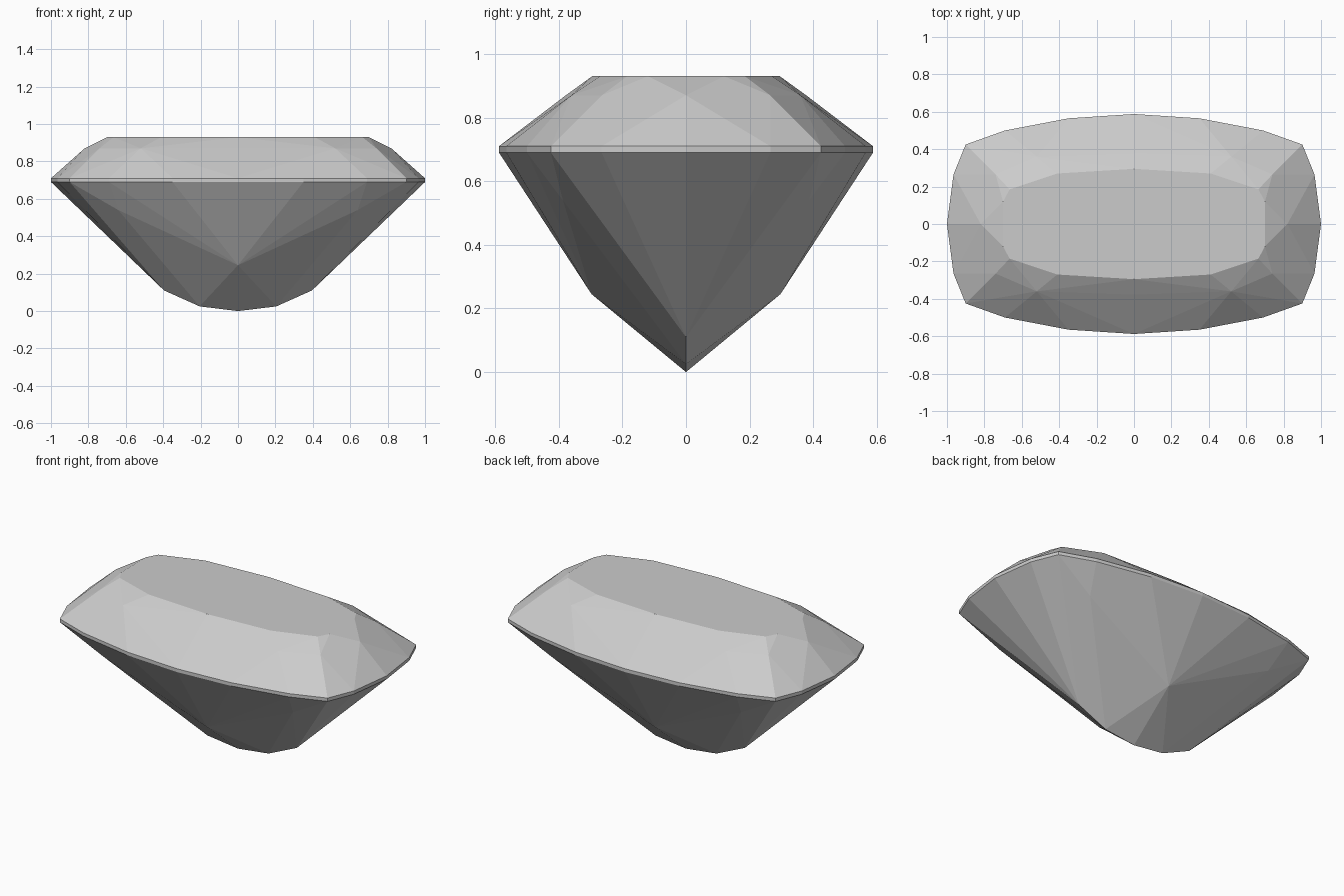
import bpy, bmesh, math

cube = bpy.data.objects.get("Cube")
if cube:
    bpy.data.objects.remove(cube, do_unlink=True)

GIRDLE_LOW, GIRDLE_HIGH, STAR, TABLE = 0.69, 0.71, 0.87, 0.93

# One quarter of each outline; the rest is mirrored
girdle = [(1, 0), (0.965, 0.265), (0.9, 0.425), (0.69, 0.5), (0.35, 0.565), (0, 0.588)]
star_points = [(0.82, 0), (0.74, 0.265), (0.52, 0.36), (0, 0.378)]
table = [(0.7, 0.12), (0.665, 0.185), (0.41, 0.27), (0, 0.295)]
pavilion = [(0.64, 0.387, 0.54), (0, 0.297, 0.245),
            (0.395, 0, 0.11), (0.205, 0, 0.025), (0, 0, 0)]


def at_height(outline, z):
    return [(x, y, z) for x, y in outline]


def mirrored(points):
    return {(sx * x, sy * y, z) for x, y, z in points for sx in (1, -1) for sy in (1, -1)}


# Facet corners, wrapped in a convex hull to form the cut stone
corners = mirrored(at_height(girdle, GIRDLE_LOW) + at_height(girdle, GIRDLE_HIGH)
                   + at_height(star_points, STAR) + at_height(table, TABLE) + pavilion)
bm = bmesh.new()
for corner in sorted(corners):
    bm.verts.new(corner)
bmesh.ops.remove_doubles(bm, verts=bm.verts, dist=0.0001)
bmesh.ops.convex_hull(bm, input=bm.verts)
bmesh.ops.delete(bm, geom=[v for v in bm.verts if not v.link_faces], context='VERTS')
# Merge flat triangles into whole facets
bmesh.ops.dissolve_limit(bm, angle_limit=math.radians(0.3), verts=bm.verts, edges=bm.edges)
bmesh.ops.recalc_face_normals(bm, faces=bm.faces)

mesh = bpy.data.meshes.new("cut_gemstone")
bm.to_mesh(mesh)
bm.free()
gem = bpy.data.objects.new("cut_gemstone", mesh)
bpy.context.collection.objects.link(gem)

# Plain grey stone
grey = bpy.data.materials.new("stone_grey")
grey.use_nodes = True
colour = (0.6, 0.6, 0.6, 1)
grey.diffuse_color = colour
grey.node_tree.nodes["Principled BSDF"].inputs["Base Color"].default_value = colour
mesh.materials.append(grey)
